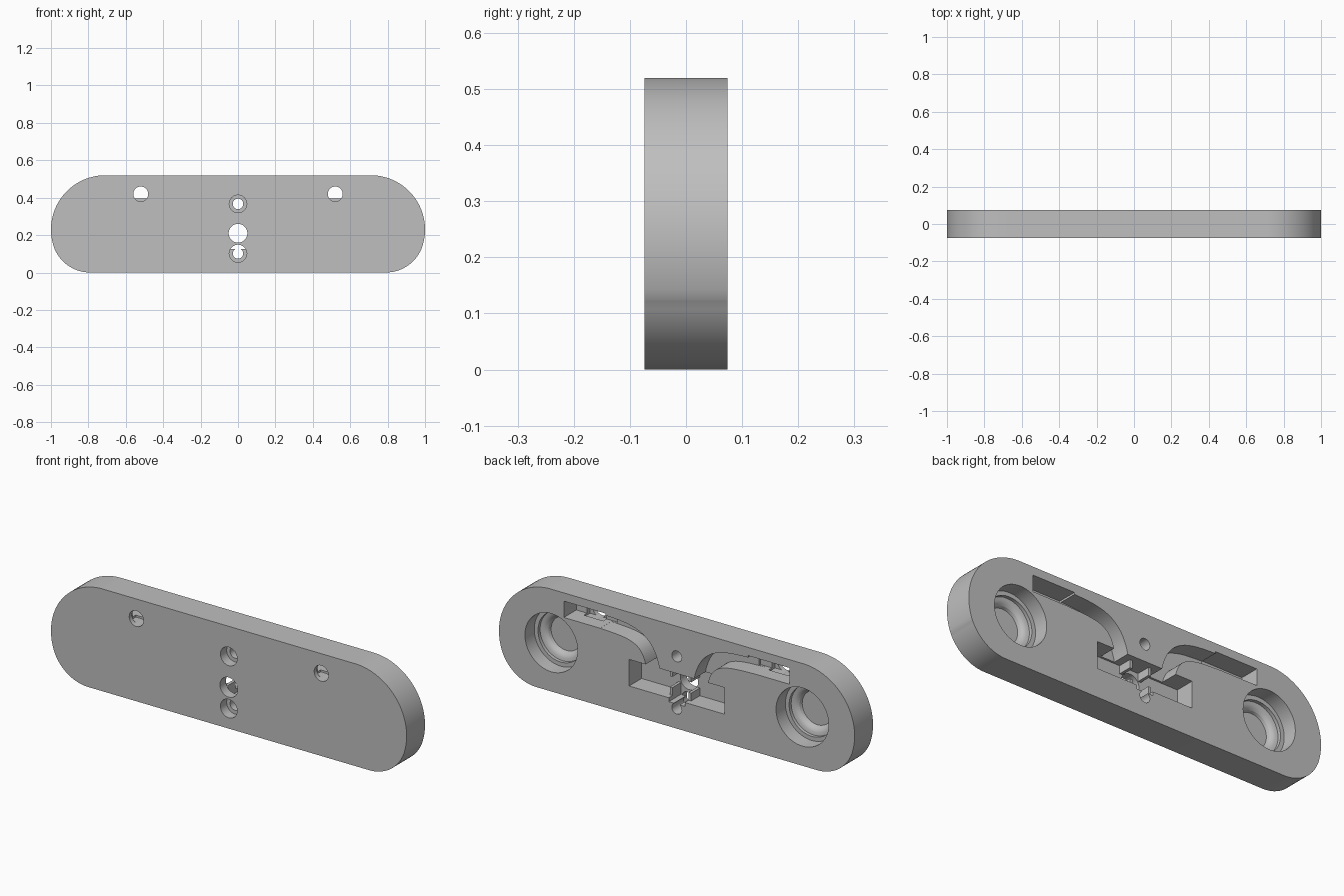
import bpy, bmesh, math
from mathutils import Vector, geometry

default = bpy.data.objects.get("Cube")
if default:
    bpy.data.objects.remove(default, do_unlink=True)

BACK, FRONT = 0.074, -0.074

grey = bpy.data.materials.new("plain_grey")
grey.use_nodes = True
colour = (0.52, 0.52, 0.52, 1)
grey.diffuse_color = colour
grey.node_tree.nodes["Principled BSDF"].inputs["Base Color"].default_value = colour


def finish(name, bm):
    bmesh.ops.recalc_face_normals(bm, faces=bm.faces)
    mesh = bpy.data.meshes.new(name)
    bm.to_mesh(mesh)
    bm.free()
    mesh.materials.append(grey)
    obj = bpy.data.objects.new(name, mesh)
    bpy.context.collection.objects.link(obj)
    return obj


def prism(name, outline, y0, y1):
    """Extrude an (x, z) outline from y0 to y1."""
    bm = bmesh.new()
    face = bm.faces.new([bm.verts.new((x, y0, z)) for x, z in outline])
    out = bmesh.ops.extrude_face_region(bm, geom=[face])
    moved = [v for v in out["geom"] if isinstance(v, bmesh.types.BMVert)]
    bmesh.ops.translate(bm, verts=moved, vec=(0, y1 - y0, 0))
    return finish(name, bm)


def box(name, x0, x1, z0, z1, y0, y1):
    return prism(name, [(x0, z0), (x1, z0), (x1, z1), (x0, z1)], y0, y1)


def arc(cx, cz, r, a0, a1, n):
    angles = [math.radians(a0 + (a1 - a0) * i / n) for i in range(n + 1)]
    return [(cx + r * math.cos(a), cz + r * math.sin(a)) for a in angles]


def drill(name, x, z, r, y0, y1):
    return prism(name, arc(x, z, r, 0, 352.5, 47), y0, y1)


def turned(name, x, z, profile):
    """Turn a (radius, depth below the back) profile about the y axis."""
    bm = bmesh.new()
    verts = [bm.verts.new((x + r, BACK - d, z)) for r, d in profile]
    edges = [bm.edges.new(pair) for pair in zip(verts, verts[1:])]
    bmesh.ops.spin(bm, geom=verts + edges, cent=(x, 0, z), axis=(0, 1, 0),
                   angle=math.tau, steps=64)
    bmesh.ops.remove_doubles(bm, verts=bm.verts, dist=0.0005)
    return finish(name, bm)


def ribbon(path, width):
    """Outline of a band of constant width along a smooth path."""
    pts = [Vector(p) for p in path]
    curve = geometry.interpolate_bezier(*pts, 20)
    left, right = [], []
    for i, p in enumerate(curve):
        t = (curve[min(i + 1, 19)] - curve[max(i - 1, 0)]).normalized()
        n = Vector((-t.y, t.x)) * width / 2
        left.append(p + n)
        right.append(p - n)
    return [tuple(p) for p in left + right[::-1]]


# Plate with rounded ends
half = arc(0.79, 0.207, 0.207, -90, -24, 14) + arc(0.71, 0.23, 0.29, -21.5, 90, 28)
plate = prism("plate", half + [(-x, z) for x, z in reversed(half)], FRONT, BACK)

over = BACK + 0.05
under = FRONT - 0.05
cutters = []

# Centre recess, its lower notch and the cable hole
cutters += [
    box("centre_recess", -0.268, 0.268, 0.145, 0.28, BACK - 0.1, over),
    box("centre_notch", -0.045, 0.045, 0.125, 0.2, BACK - 0.1, over),
    drill("cable_hole", 0, 0.21, 0.05, under, 0),
]

# Screw holes with flat counterbores on the front
for z in (0.367, 0.102):
    cutters.append(drill("screw_hole", 0, z, 0.028, under, over))
    cutters.append(drill("screw_head", 0, z, 0.047, under, FRONT + 0.05))

socket = [(0, -0.05), (0.148, -0.05), (0.148, 0.075), (0.127, 0.075), (0.127, 0.092),
          (0.112, 0.094), (0.1, 0.099), (0.091, 0.108), (0.086, 0.122), (0, 0.122)]
for s in (-1, 1):
    # Stepped round sockets
    cutters.append(turned("round_socket", s * 0.706, 0.248, socket))
    # Wire channel from the centre to the outer pocket
    band = ribbon([(0.125, 0.2), (0.14, 0.43), (0.25, 0.425), (0.43, 0.432)], 0.075)
    cutters.append(prism("wire_channel", [(s * x, z) for x, z in band],
                         BACK - 0.09, over))
    # Outer pocket with a deeper seat and a through hole
    x0, x1 = sorted((s * 0.4, s * 0.635))
    cutters.append(box("outer_pocket", x0, x1, 0.395, 0.478, BACK - 0.1, over))
    x0, x1 = sorted((s * 0.465, s * 0.575))
    cutters.append(box("pocket_seat", x0, x1, 0.385, 0.455, BACK - 0.125, 0.0))
    cutters.append(drill("wire_hole", s * 0.52, 0.42, 0.04, under, 0))

for cutter in cutters:
    cutter.hide_render = True
    mod = plate.modifiers.new(cutter.name, "BOOLEAN")
    mod.operation = "DIFFERENCE"
    mod.solver = "EXACT"
    mod.object = cutter

bpy.context.view_layer.objects.active = plate
plate.select_set(True)
for mod in list(plate.modifiers):
    bpy.ops.object.modifier_apply(modifier=mod.name)
for cutter in cutters:
    bpy.data.objects.remove(cutter, do_unlink=True)
bpy.ops.object.shade_smooth_by_angle(angle=math.radians(25))

# Small retaining ribs beside the cable hole
for s, side in ((-1, "right"), (1, "left")):
    x0, x1 = sorted((s * 0.045, s * 0.06))
    box(side + "_lower_rib", x0, x1, 0.14, 0.185, BACK - 0.105, BACK - 0.03)
    box(side + "_upper_rib", x0, x1, 0.24, 0.285, BACK - 0.105, BACK - 0.03)
